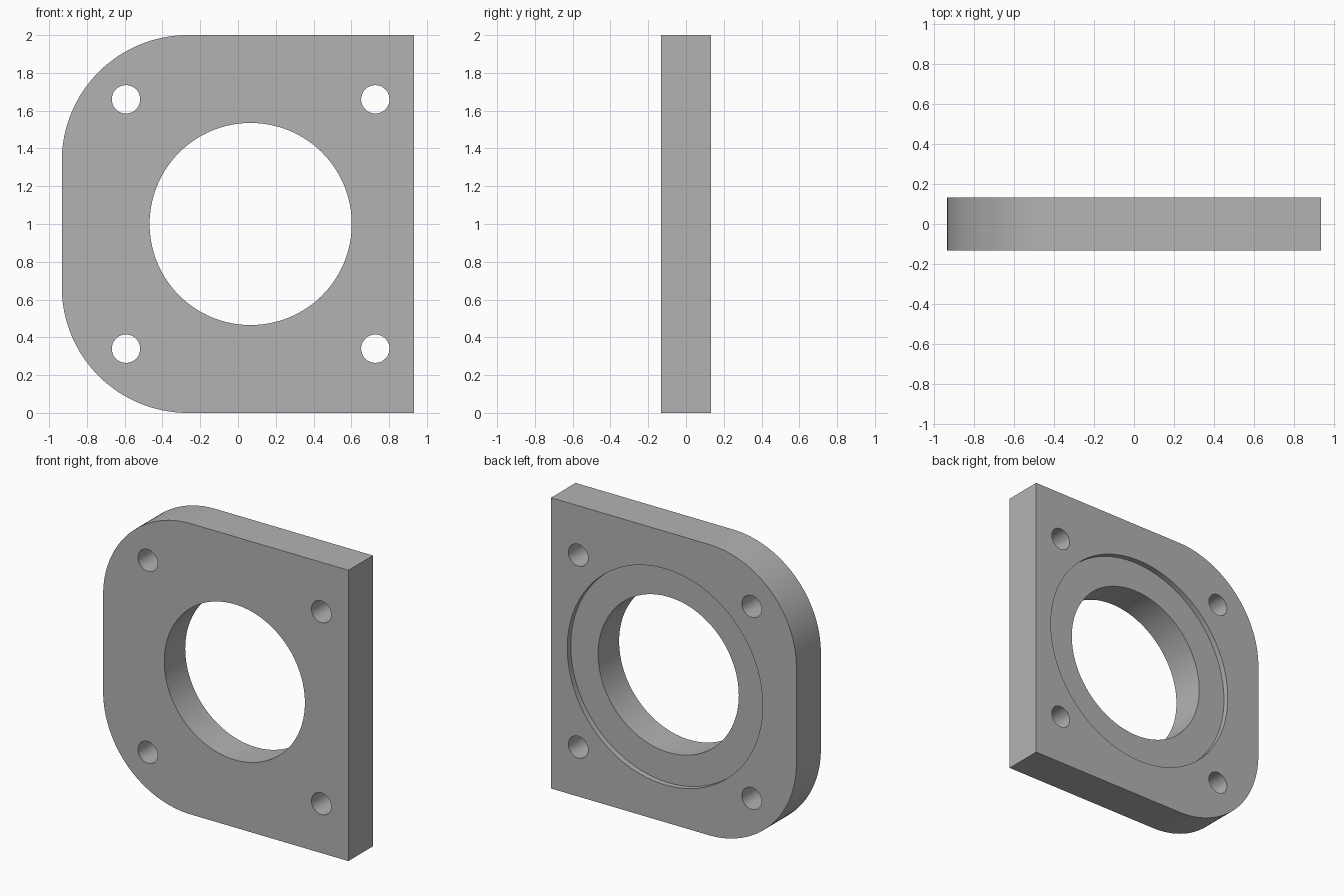
import bpy, bmesh
from math import sin, cos, pi, radians
from mathutils import Matrix

cube = bpy.data.objects.get("Cube")
if cube:
    bpy.data.objects.remove(cube, do_unlink=True)

HALF_W, HALF_T, HEIGHT, CORNER = 0.933, 0.133, 2.0, 0.667
BORE_X, BORE_Z = 0.067, 1.0

grey = bpy.data.materials.new("plain_grey")
grey.use_nodes = True
colour = (0.45, 0.45, 0.45, 1)
grey.diffuse_color = colour
grey.node_tree.nodes["Principled BSDF"].inputs["Base Color"].default_value = colour


def finish(name, bm):
    bmesh.ops.recalc_face_normals(bm, faces=bm.faces)
    mesh = bpy.data.meshes.new(name)
    bm.to_mesh(mesh)
    bm.free()
    obj = bpy.data.objects.new(name, mesh)
    bpy.context.collection.objects.link(obj)
    mesh.materials.append(grey)
    return obj


def cutter(name, x, z, radius, y0, y1, sides):
    """Cylinder along y from y0 to y1."""
    bm = bmesh.new()
    place = Matrix.Translation((x, (y0 + y1) / 2, z)) @ Matrix.Rotation(pi / 2, 4, 'X')
    bmesh.ops.create_cone(bm, cap_ends=True, segments=sides, radius1=radius,
                          radius2=radius, depth=y1 - y0, matrix=place)
    obj = finish(name, bm)
    obj.hide_render = True
    return obj


# Plate outline: square on the left side, two large rounded corners on the right
def arc(cz, start, steps=32):
    cx = CORNER - HALF_W
    angles = [start + pi / 2 * i / steps for i in range(steps + 1)]
    return [(cx + CORNER * cos(a), cz + CORNER * sin(a)) for a in angles]


outline = [(HALF_W, 0), (HALF_W, HEIGHT)]
outline += arc(HEIGHT - CORNER, pi / 2) + arc(CORNER, pi)
bm = bmesh.new()
face = bm.faces.new([bm.verts.new((x, -HALF_T, z)) for x, z in outline])
back = bmesh.ops.extrude_face_region(bm, geom=[face])["geom"]
bmesh.ops.translate(bm, vec=(0, 2 * HALF_T, 0),
                    verts=[v for v in back if isinstance(v, bmesh.types.BMVert)])
plate = finish("mounting_plate", bm)

# Central bore, shallow recess in the back, four bolt holes
cutters = [cutter("bore_cutter", BORE_X, BORE_Z, 0.535, -0.3, 0.3, 128),
           cutter("recess_cutter", BORE_X, BORE_Z, 0.743, HALF_T - 0.038, 0.3, 128)]
for sx in (-1, 1):
    for sz in (-1, 1):
        cutters.append(cutter("bolt_hole_cutter", BORE_X + sx * 0.66,
                              BORE_Z + sz * 0.66, 0.075, -0.3, 0.3, 48))

bpy.ops.object.select_all(action='DESELECT')
plate.select_set(True)
bpy.context.view_layer.objects.active = plate
for c in cutters:
    mod = plate.modifiers.new("cut", 'BOOLEAN')
    mod.operation, mod.solver, mod.object = 'DIFFERENCE', 'EXACT', c
    bpy.ops.object.modifier_apply(modifier=mod.name)
for c in cutters:
    bpy.data.objects.remove(c, do_unlink=True)

bpy.ops.object.shade_smooth_by_angle(angle=radians(30))
